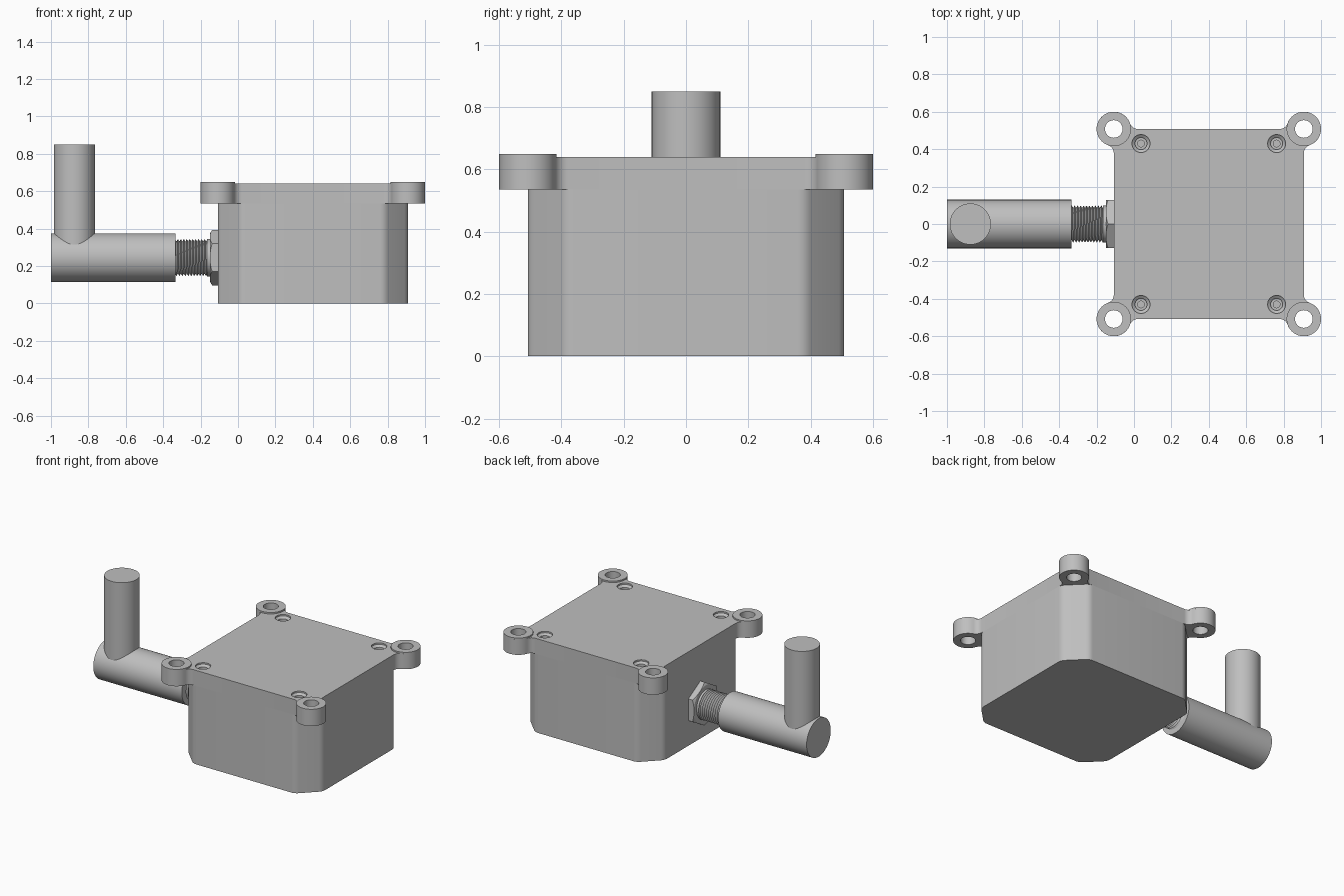
import bpy, bmesh, math
from math import cos, sin, pi, sqrt, atan2

if "Cube" in bpy.data.objects:
    bpy.data.objects.remove(bpy.data.objects["Cube"])

grey = bpy.data.materials.new("light_grey")
grey.diffuse_color = (0.52, 0.52, 0.52, 1)
grey.use_nodes = True
grey.node_tree.nodes["Principled BSDF"].inputs["Base Color"].default_value = grey.diffuse_color

H, CX = 0.508, 0.4            # half width and x centre of the box
LUG, HOLE = 0.092, 0.047      # mounting lug radii
AX = 0.245                    # height of the pipe axis


def finish(name, bm, smooth=True):
    bmesh.ops.recalc_face_normals(bm, faces=bm.faces)
    me = bpy.data.meshes.new(name)
    bm.to_mesh(me)
    bm.free()
    ob = bpy.data.objects.new(name, me)
    bpy.context.collection.objects.link(ob)
    me.materials.append(grey)
    if smooth:
        shade(ob)
    return ob


def activate(ob):
    bpy.ops.object.select_all(action='DESELECT')
    ob.select_set(True)
    bpy.context.view_layer.objects.active = ob


def shade(ob):
    activate(ob)
    bpy.ops.object.shade_smooth_by_angle(angle=math.radians(30))


def lathe(name, profile, loc, axis='Z', seg=48, ring=False):
    """Revolve (radius, height) points; ring closes the profile on itself."""
    bm = bmesh.new()
    rows = []
    for r, h in profile:
        row = []
        for j in range(seg):
            a = 2 * pi * j / seg
            p = (r * cos(a), r * sin(a), h) if axis == 'Z' else (h, r * sin(a), r * cos(a))
            row.append(bm.verts.new([p[k] + loc[k] for k in range(3)]))
        rows.append(row)
    pairs = list(zip(rows, rows[1:])) + ([(rows[-1], rows[0])] if ring else [])
    for a, b in pairs:
        for j in range(seg):
            k = (j + 1) % seg
            bm.faces.new((a[j], a[k], b[k], b[j]))
    if not ring:
        bm.faces.new(rows[0])
        bm.faces.new(rows[-1])
    return finish(name, bm)


def prism(name, outline, z0, z1):
    bm = bmesh.new()
    lo = [bm.verts.new((x, y, z0)) for x, y in outline]
    hi = [bm.verts.new((x, y, z1)) for x, y in outline]
    bm.faces.new(lo)
    bm.faces.new(hi)
    n = len(lo)
    for i in range(n):
        k = (i + 1) % n
        bm.faces.new((lo[i], lo[k], hi[k], hi[i]))
    return finish(name, bm)


def boolean(ob, tool, op):
    activate(ob)
    m = ob.modifiers.new("cut", 'BOOLEAN')
    m.operation, m.object, m.solver = op, tool, 'EXACT'
    bpy.ops.object.modifier_apply(modifier=m.name)
    bpy.data.objects.remove(tool)


def arc(cx, cy, r, a0, a1, n):
    return [(cx + r * cos(a0 + (a1 - a0) * i / n), cy + r * sin(a0 + (a1 - a0) * i / n))
            for i in range(n + 1)]


def four_corners(points):
    """Repeat one corner of an outline around the square box."""
    out = []
    for q in range(4):
        c, s = round(cos(q * pi / 2)), round(sin(q * pi / 2))
        out += [(CX + c * x - s * y, c * y + s * x) for x, y in points]
    return out


# box body with softened chamfered corners
c, r = 0.125, 0.06
t = r * math.tan(pi / 8)
body = arc(H - r, H - c - t, r, 0, pi / 4, 5) + arc(H - c - t, H - r, r, pi / 4, pi / 2, 5)
prism("box_body", four_corners(body), 0, 0.535)

# top flange: square plate blended into a round lug at each corner
f = 0.045
d = sqrt((LUG + f) ** 2 - f * f)
w = atan2(d, f)
corner = arc(H + f, H - d, f, pi, pi - w, 8)
corner += arc(H, H, LUG, -w, pi / 2 + w, 36)[1:-1]
corner += arc(H - d, H + f, f, w - pi / 2, -pi / 2, 8)
flange = prism("top_flange", four_corners(corner), 0.535, 0.64)

for sx in (-1, 1):
    for sy in (-1, 1):
        tag = ("left" if sx < 0 else "right") + ("_front" if sy < 0 else "_back")
        lug = (CX + sx * H, sy * H, 0)
        screw = (CX + sx * 0.3625, sy * 0.43, 0)
        # bolt hole and countersunk screw hole
        boolean(flange, lathe("cutter", [(HOLE, 0.5), (HOLE, 0.7)], lug), 'DIFFERENCE')
        boolean(flange, lathe("cutter", [(0.018, 0.575), (0.018, 0.6), (0.032, 0.6), (0.032, 0.618),
                                         (0.048, 0.63), (0.048, 0.7)], screw, seg=32), 'DIFFERENCE')
        # raised lug ring
        lathe("lug_ring_" + tag, [(HOLE, 0.64), (LUG, 0.64), (LUG, 0.65), (HOLE, 0.65)],
              lug, ring=True)
shade(flange)

# hex nut with chamfered outer corners
nut = lathe("hex_nut", [(0.148, -0.15), (0.148, -0.108)], (0, 0, AX), 'X', 6)
boolean(nut, lathe("cutter", [(0.126, -0.152), (0.152, -0.136), (0.152, -0.05)], (0, 0, AX), 'X', 64),
        'INTERSECT')
shade(nut)
lathe("nut_collar", [(0.1, -0.165), (0.1, -0.145)], (0, 0, AX), 'X')

# helical threaded neck
x0, x1, turns, seg = -0.345, -0.155, 12, 40
pitch = (x1 - x0) / turns
bm = bmesh.new()
n = 2 * turns + 4
rows = [[bm.verts.new((min(max(x0 + pitch * (i / 2 - 1 + j / seg), x0), x1),
                       (0.099 if i % 2 else 0.086) * sin(2 * pi * j / seg),
                       AX + (0.099 if i % 2 else 0.086) * cos(2 * pi * j / seg)))
         for j in range(seg)] for i in range(n)]
for i in range(n - 3):
    for j in range(seg):
        a, b = rows[i][j], rows[i + 1][j]
        k = (j + 1) % seg
        s = 0 if k else 2          # the seam joins the next turn
        bm.faces.new((a, rows[i + s][k], rows[i + 1 + s][k], b))
finish("threaded_neck", bm)

# elbow: horizontal pipe and upright pipe
lathe("horizontal_pipe", [(0.13, -1.0), (0.13, -0.333)], (0, 0, AX), 'X', 64)
lathe("upright_pipe", [(0.11, AX), (0.11, 0.85)], (-0.875, 0, 0), 'Z', 64)
